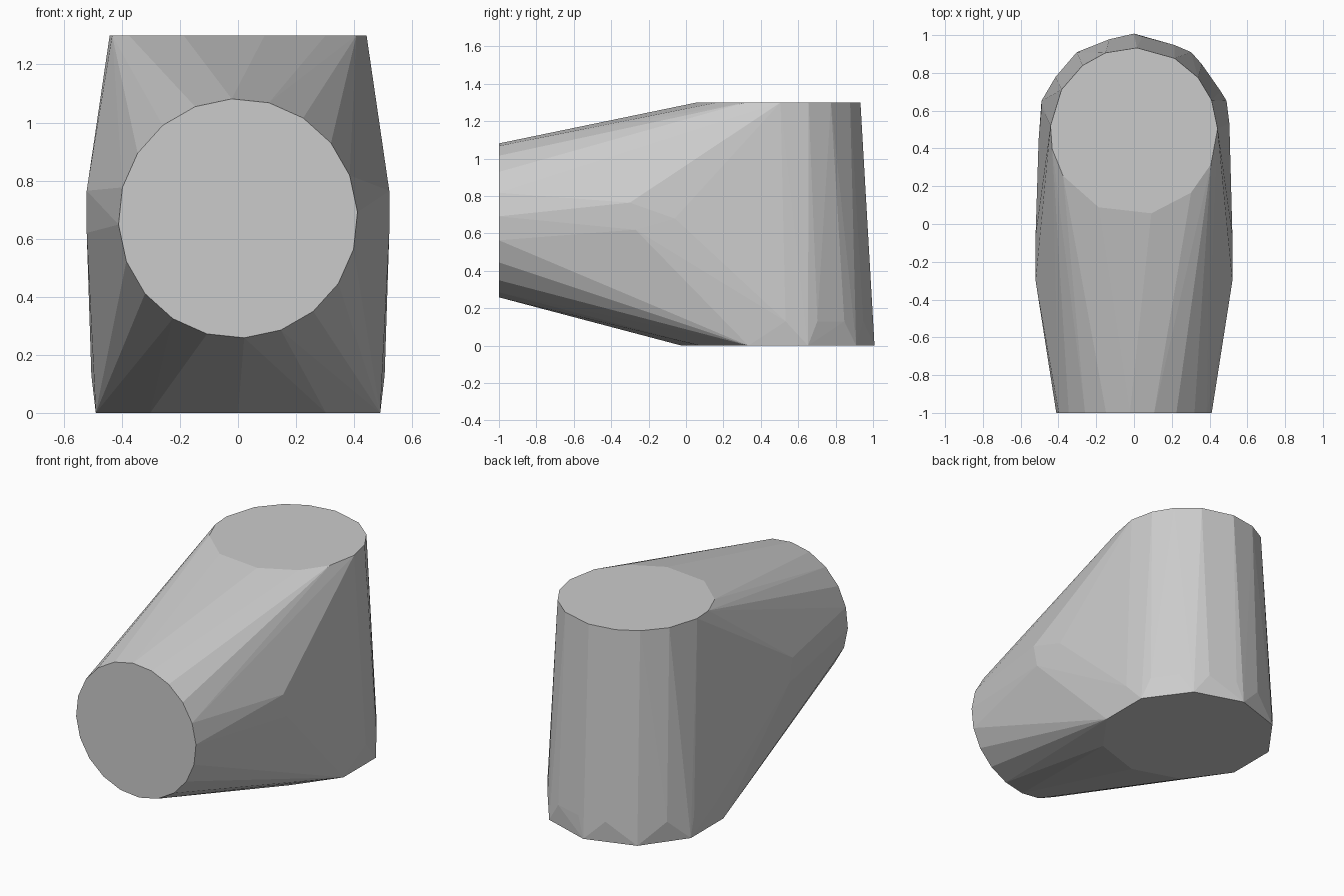
import bpy, bmesh
from math import cos, sin, radians

if "Cube" in bpy.data.objects:
    bpy.data.objects.remove(bpy.data.objects["Cube"])


def even(count, start=0):
    return [start + 360 * i / count for i in range(count)]


def ring(bm, angles, radius, place):
    for a in angles:
        bm.verts.new(place(radius * cos(radians(a)), radius * sin(radians(a))))


bm = bmesh.new()

# Round front opening
ring(bm, even(20, 3), 0.412, lambda u, v: (u, -1.0, 0.67 + v))

# Top rim: coarse toward the front, finer at the back
top_angles = [2, 22, 40, 61, 88, 110, 128, 150, 176, 192, 212, 245, 282, 313, 337]
ring(bm, top_angles, 0.443, lambda u, v: (u, 0.49 + v, 1.3))

# Coarse bottom rim and the finer ring just above it
ring(bm, even(10, 18), 0.515, lambda u, v: (u, 0.493 + v, 0.0))
ring(bm, even(18, 5), 0.507, lambda u, v: (u, 0.488 + v, 0.13))

# Bulging points at each side of the junction
for s in (-1, 1):
    for y, z in ((-0.27, 0.62), (-0.30, 0.765), (-0.06, 0.68)):
        bm.verts.new((s * 0.521, y, z))

# Skin everything with one convex surface
hull = bmesh.ops.convex_hull(bm, input=bm.verts[:])
spare = {g for k in ("geom_interior", "geom_unused") for g in hull[k]
         if isinstance(g, bmesh.types.BMVert)}
bmesh.ops.delete(bm, geom=list(spare), context='VERTS')
bmesh.ops.dissolve_limit(bm, angle_limit=radians(0.5), verts=bm.verts[:], edges=bm.edges[:])
bmesh.ops.recalc_face_normals(bm, faces=bm.faces[:])

mesh = bpy.data.meshes.new("elbow_hull")
bm.to_mesh(mesh)
bm.free()
bpy.context.collection.objects.link(bpy.data.objects.new("elbow_hull", mesh))
